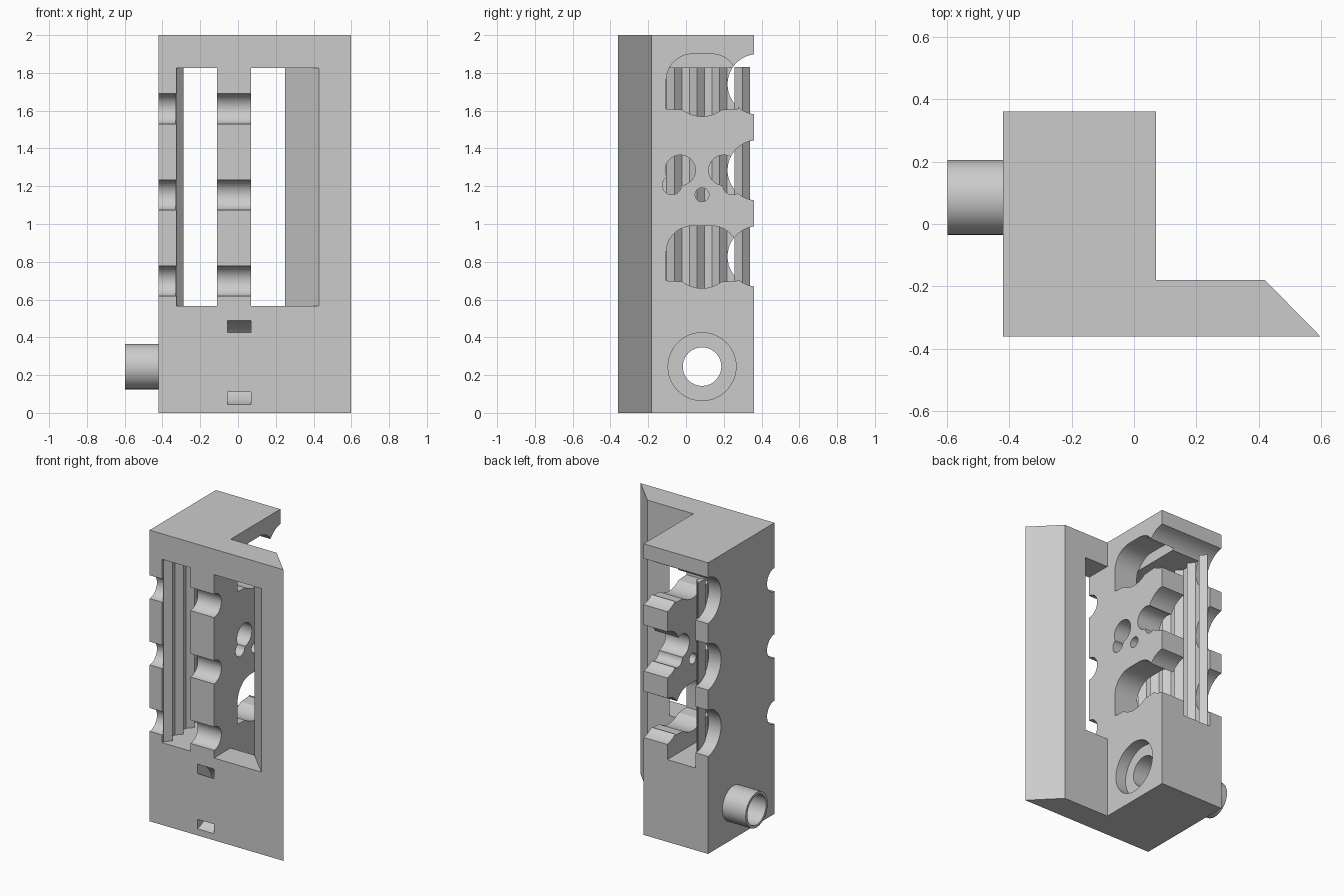
import bpy, bmesh, math
from mathutils import Vector

if "Cube" in bpy.data.objects:
    bpy.data.objects.remove(bpy.data.objects["Cube"])

grey = bpy.data.materials.new("light_grey")
grey.diffuse_color = (0.6, 0.6, 0.6, 1)
grey.use_nodes = True
grey.node_tree.nodes["Principled BSDF"].inputs["Base Color"].default_value = grey.diffuse_color


def prism(name, pts, axis, a, b):
    """Extrude a 2D outline from a to b; outlines are (x, y) for axis z, (y, z) for axis x."""
    def at(p, t):
        return Vector((p[0], p[1], t)) if axis == 'z' else Vector((t, p[0], p[1]))
    bm = bmesh.new()
    lo = [bm.verts.new(at(p, a)) for p in pts]
    hi = [bm.verts.new(at(p, b)) for p in pts]
    bm.faces.new(lo)
    bm.faces.new(hi)
    n = len(pts)
    for i in range(n):
        bm.faces.new((lo[i], lo[(i + 1) % n], hi[(i + 1) % n], hi[i]))
    bmesh.ops.recalc_face_normals(bm, faces=bm.faces)
    me = bpy.data.meshes.new(name)
    bm.to_mesh(me)
    bm.free()
    me.materials.append(grey)
    ob = bpy.data.objects.new(name, me)
    bpy.context.collection.objects.link(ob)
    return ob


def arc(cy, cz, r, a0=0, a1=360, n=48):
    full = a1 - a0 == 360
    steps = n if full else n + 1
    return [(cy + r * math.cos(math.radians(a0 + (a1 - a0) * i / n)),
             cz + r * math.sin(math.radians(a0 + (a1 - a0) * i / n))) for i in range(steps)]


def rect(x0, x1, y0, y1):
    return [(x0, y0), (x1, y0), (x1, y1), (x0, y1)]


def combine(body, tool, op='DIFFERENCE'):
    """Apply a boolean to the body and delete the tool."""
    m = body.modifiers.new("bool", 'BOOLEAN')
    m.operation, m.solver, m.object = op, 'EXACT', tool
    bpy.context.view_layer.objects.active = body
    bpy.ops.object.modifier_apply(modifier=m.name)
    bpy.data.objects.remove(tool)


def cut_x(pts, a, b):
    combine(body, prism("cutter", pts, 'x', a, b))


Z0, Z1 = 0.565, 1.825        # height range of the openings
MID = 0.085                  # y of the side-hole centre line

# Block with bevelled front flange
body = prism("housing", [(-.42, -.36), (.597, -.36), (.42, -.18), (.07, -.18),
                         (.07, .36), (-.42, .36)], 'z', 0, 2)

# Side spigot, with its bore and counterbore
combine(body, prism("spigot", arc(MID, .245, .12), 'x', -.597, -.38), 'UNION')
cut_x(arc(MID, .245, .102), -.8, .3)
cut_x(arc(MID, .245, .18), -.01, .3)

# Through slot and flange window with slanted side
combine(body, prism("cutter", rect(-.325, -.11, -.6, .6), 'z', Z0, Z1))
combine(body, prism("cutter", [(.0695, -.5), (.57, -.5), (.24, -.17), (.0695, -.17)], 'z', Z0, Z1))

# Round grooves along the front and back edges
for k in range(3):
    cut_x(arc(-.36, 1.61 - .456 * k, .08), -.6, .075)
    cut_x(arc(.38, 1.74 - .456 * k, .16), -.6, .3)

# Large rounded pockets in the right wall
for z in (1.74, .83):
    outline = (arc(MID + .05, z + .02, .14, 0, 90, 14) + arc(MID - .05, z + .02, .14, 90, 180, 14)
               + [(MID - .19, z - .13), (MID - .105, z - .135)]
               + arc(MID, z, .17, 235, 305, 14)
               + [(MID + .105, z - .135), (MID + .19, z - .13)])
    cut_x(outline, -.115, .3)

# Paired round holes and the small centre hole
for s in (-1, 1):
    cut_x(arc(MID + s * .115, 1.285, .08), -.115, .3)
    cut_x(arc(MID + s * .16, 1.205, .05), -.115, .3)
cut_x(arc(MID, 1.155, .037, n=24), -.115, .3)

# Curved strap channel behind the front face
half = 75
channel = arc(-.42, .2675, .23, -half - 10, half + 10) + arc(-.42, .2675, .168, half + 10, -half - 10)
cut_x(channel, -.055, .0695)

# Triangular ribs running up the left wall of the slot
for k in range(6):
    y = .298 - .12 * k
    prism("rib_%d" % (k + 1), [(-.33, y - .04), (-.325, y - .04), (-.288, y),
                               (-.325, y + .04), (-.33, y + .04)], 'z', Z0 - .005, Z1 + .005)

# Smooth curved walls, keep edges sharp
bpy.ops.object.select_all(action='DESELECT')
body.select_set(True)
bpy.context.view_layer.objects.active = body
bpy.ops.object.shade_smooth_by_angle(angle=math.radians(25))
